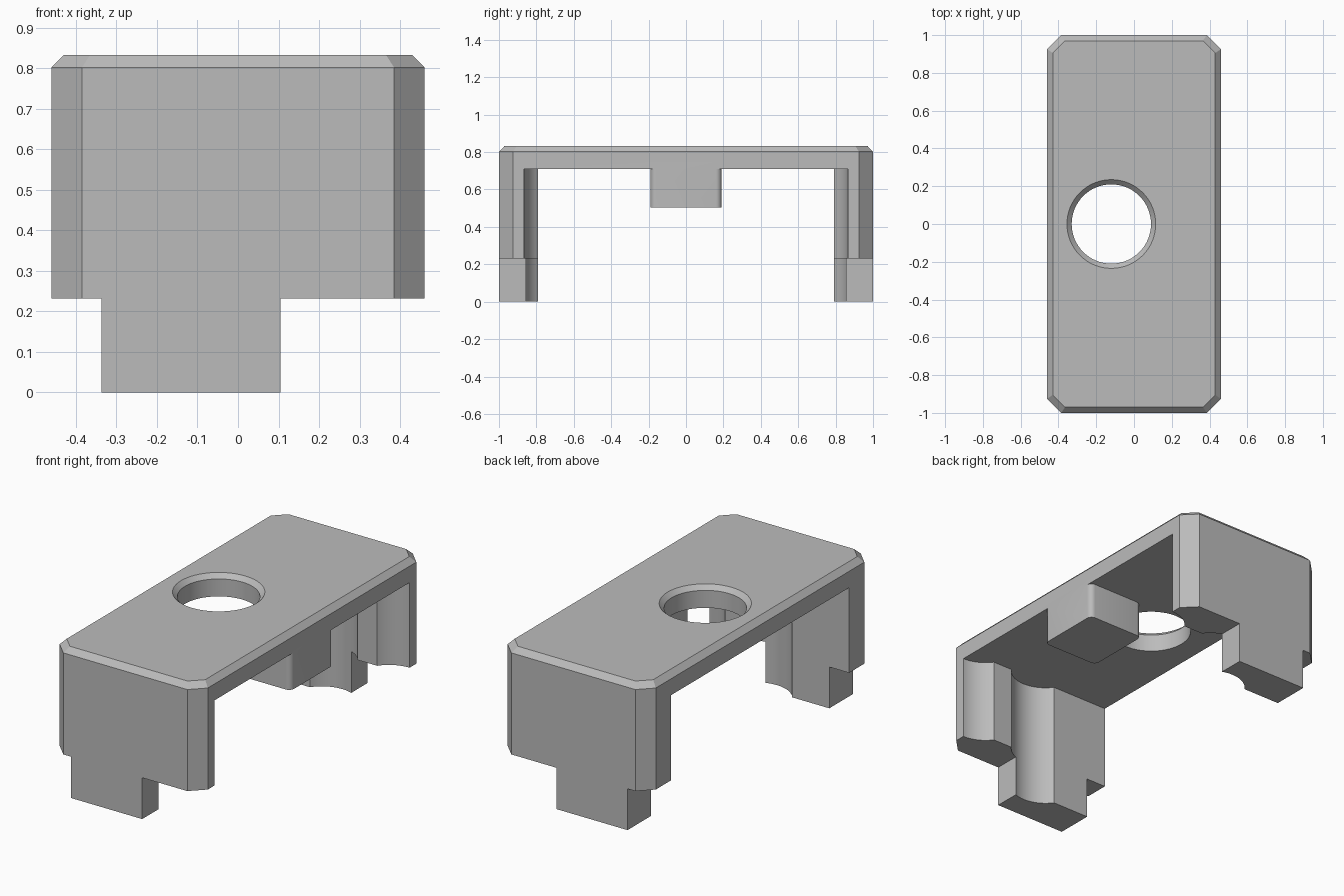
import bpy, bmesh, math

default = bpy.data.objects.get("Cube")
if default:
    bpy.data.objects.remove(default, do_unlink=True)

gray = bpy.data.materials.new("plain_gray")
gray.use_nodes = True
color = (0.5, 0.5, 0.5, 1)
gray.diffuse_color = color
gray.node_tree.nodes["Principled BSDF"].inputs["Base Color"].default_value = color


def loft(name, sections):
    """Closed solid through a stack of (outline, z) sections."""
    bm = bmesh.new()
    rings = [[bm.verts.new((x, y, z)) for x, y in pts] for pts, z in sections]
    for low, high in zip(rings, rings[1:]):
        for i in range(len(low)):
            j = (i + 1) % len(low)
            bm.faces.new((low[i], low[j], high[j], high[i]))
    bm.faces.new(rings[0])
    bm.faces.new(rings[-1])
    bmesh.ops.recalc_face_normals(bm, faces=bm.faces)
    mesh = bpy.data.meshes.new(name)
    bm.to_mesh(mesh)
    bm.free()
    mesh.materials.append(gray)
    obj = bpy.data.objects.new(name, mesh)
    bpy.context.collection.objects.link(obj)
    return obj


def rect(x0, x1, y0, y1):
    return [(x0, y0), (x1, y0), (x1, y1), (x0, y1)]


def arc(cx, cy, r, start, end, n):
    angles = [math.radians(start + (end - start) * i / n) for i in range(n + 1)]
    return [(cx + r * math.cos(a), cy + r * math.sin(a)) for a in angles]


def octagon(hx, hy, c):
    corner = [(hx, hy - c), (hx - c, hy)]
    half = corner + [(-x, y) for x, y in reversed(corner)]
    return half + [(-x, -y) for x, y in half]


def circle(r):
    return arc(-0.12, 0, r, 0, 360, 64)[:-1]


# Chamfered outer block
TOP, CHAMFER, UNDERSIDE, SHOULDER = 0.833, 0.031, 0.71, 0.232
outer = octagon(0.46, 1, 0.075)
body = loft("clip_body", [(outer, 0), (outer, TOP - CHAMFER),
                          (octagon(0.43, 0.97, 0.065), TOP)])

# Cavity between the legs, with scalloped inner leg faces
inner_y, r, cy = 0.79, 0.183, -0.683
spread = math.degrees(math.acos((inner_y + cy) / r))
front = [(-0.6, -inner_y)]
front += arc(0.042, cy, r, 270 - spread, 270 + spread, 24)
front += arc(0.46, cy, r, 270 - spread, 270, 14)
front += [(0.6, cy - r)]
outline = front + [(x, -y) for x, y in reversed(front)]
cutters = [loft("cavity_cutter", [(outline, -0.1), (outline, UNDERSIDE)])]

# Notches that leave a narrow tab below each leg
for name, x0, x1 in (("left", 0.105, 0.7), ("right", -0.7, -0.337)):
    notch = rect(x0, x1, -1.2, 1.2)
    cutters.append(loft(name + "_notch_cutter", [(notch, -0.2), (notch, SHOULDER)]))

# Countersunk round hole
cutters.append(loft("hole_cutter", [(circle(0.21), 0.6), (circle(0.21), TOP - 0.025),
                                    (circle(0.235), TOP), (circle(0.235), 0.9)]))

# Rounded block under the plate, flush with the side
x0, x1, hy, fillet = 0.11, 0.46, 0.19, 0.03
boss_outline = []
for cx, y, start in ((x1 - fillet, hy - fillet, 0), (x0 + fillet, hy - fillet, 90),
                     (x0 + fillet, fillet - hy, 180), (x1 - fillet, fillet - hy, 270)):
    boss_outline += arc(cx, y, fillet, start, start + 90, 6)
boss = loft("stop_block", [(boss_outline, 0.505), (boss_outline, 0.75)])

# Combine everything into one solid
for tool in cutters + [boss]:
    mod = body.modifiers.new(tool.name, "BOOLEAN")
    mod.operation = "UNION" if tool is boss else "DIFFERENCE"
    mod.solver = "EXACT"
    mod.object = tool
    tool.hide_render = True
bpy.context.view_layer.update()
graph = bpy.context.evaluated_depsgraph_get()
solid = bpy.data.meshes.new_from_object(body.evaluated_get(graph))
body.modifiers.clear()
body.data = solid
for tool in cutters + [boss]:
    bpy.data.objects.remove(tool, do_unlink=True)

bpy.ops.object.select_all(action="DESELECT")
body.select_set(True)
bpy.context.view_layer.objects.active = body
bpy.ops.object.shade_smooth_by_angle(angle=math.radians(30))
